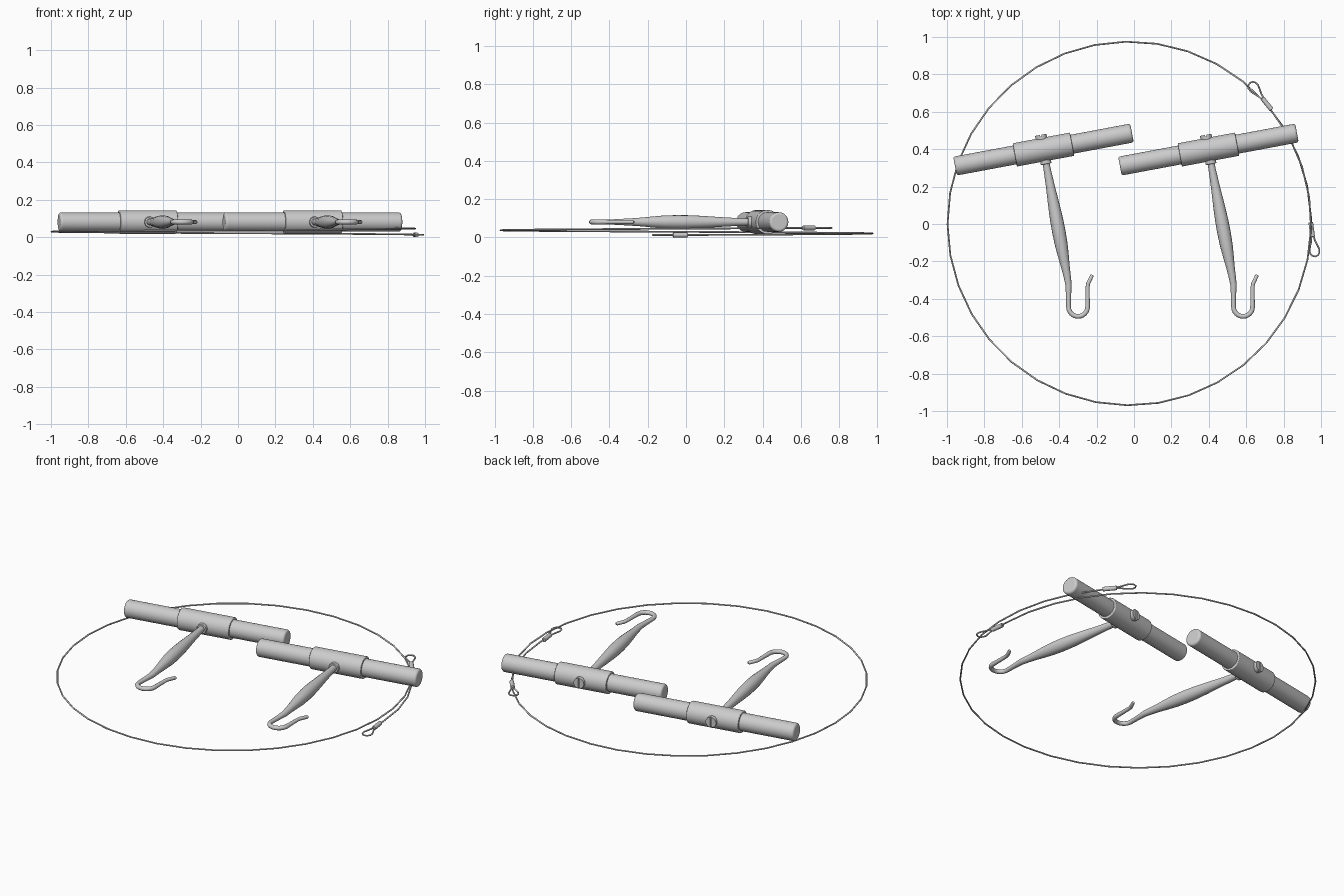
import bpy
from math import sin, cos, pi, radians
from mathutils import Vector, Matrix

if "Cube" in bpy.data.objects:
    bpy.data.objects.remove(bpy.data.objects["Cube"])

TILT = radians(10.6)   # rotation of each T-handle about z
Z = 0.081              # height of the handle axis


def smooth(ob, angle=35):
    bpy.ops.object.select_all(action='DESELECT')
    ob.select_set(True)
    bpy.context.view_layer.objects.active = ob
    bpy.ops.object.shade_smooth_by_angle(angle=radians(angle))


def tube(name, pts, radii, cyclic=False, res=6):
    """Swept round tube through pts with a radius at each point."""
    cu = bpy.data.curves.new(name, 'CURVE')
    cu.dimensions = '3D'
    cu.bevel_depth = 1.0
    cu.bevel_resolution = res
    cu.use_fill_caps = True
    sp = cu.splines.new('POLY')
    sp.points.add(len(pts) - 1)
    for p, co, r in zip(sp.points, pts, radii):
        p.co = (*co, 1)
        p.radius = r
    sp.use_cyclic_u = cyclic
    ob = bpy.data.objects.new(name, cu)
    bpy.context.collection.objects.link(ob)
    bpy.ops.object.select_all(action='DESELECT')
    ob.select_set(True)
    bpy.context.view_layer.objects.active = ob
    bpy.ops.object.convert(target='MESH')
    ob = bpy.context.object
    smooth(ob, 50)
    return ob


def rod(name, center, direction, r, length, bevel=0.0, sides=40):
    """Cylinder centred on a point, along a direction."""
    bpy.ops.mesh.primitive_cylinder_add(vertices=sides, radius=r, depth=length)
    ob = bpy.context.object
    ob.name = name
    ob.location = center
    ob.rotation_euler = Vector(direction).to_track_quat('Z', 'Y').to_euler()
    if bevel:
        m = ob.modifiers.new('edge', 'BEVEL')
        m.width = bevel
        m.segments = 3
        m.limit_method = 'ANGLE'
    smooth(ob)
    return ob


along = Vector((cos(TILT), sin(TILT), 0))
fwd = Vector((sin(TILT), -cos(TILT), 0))

# shaft profile: distance from the bar axis, radius
SHAFT = [(0.04, 0.019), (0.10, 0.019), (0.14, 0.021), (0.20, 0.024), (0.26, 0.028),
         (0.32, 0.032), (0.38, 0.035), (0.45, 0.036), (0.52, 0.034), (0.58, 0.029),
         (0.64, 0.023), (0.69, 0.0195)]


def handle(side, cx):
    c = Vector((cx, 0.398, Z))
    # grip bar, sleeve and collar
    rod(side + '_grip_bar', c, along, 0.051, 0.963, 0.012)
    rod(side + '_sleeve', c, along, 0.063, 0.312, 0.004)
    rod(side + '_collar', c + fwd * 0.068, fwd, 0.029, 0.022, 0.003, 24)
    # shaft running on into the hook
    pts = [c + fwd * s for s, r in SHAFT]
    rad = [r for s, r in SHAFT]
    o = Vector((cx + 0.484, 0, Z))
    hook = [(-0.35, -0.325, 0.017), (-0.35, -0.37, 0.0145), (-0.35, -0.41, 0.013)]
    hook += [(-0.299 - 0.051 * cos(a), -0.443 - 0.051 * sin(a), 0.0125)
             for a in [pi * i / 12 for i in range(13)]]
    hook += [(-0.248, -0.38, 0.011), (-0.248, -0.335, 0.0105), (-0.245, -0.318, 0.0105),
             (-0.226, -0.278, 0.010), (-0.223, -0.272, 0.006)]
    pts += [o + Vector((x, y, 0)) for x, y, r in hook]
    rad += [r for x, y, r in hook]
    tube(side + '_shaft_and_hook', pts, rad)
    # slotted screw on the back of the sleeve
    head = rod(side + '_screw_head', c - fwd * 0.062, fwd, 0.031, 0.036, 0, 28)
    bpy.ops.mesh.primitive_cube_add(size=1, location=c - fwd * 0.082)
    cut = bpy.context.object
    cut.name = side + '_slot_cutter'
    cut.scale = (0.009, 0.020, 0.1)
    cut.rotation_euler.z = TILT
    cut.hide_render = True
    m = head.modifiers.new('slot', 'BOOLEAN')
    m.operation = 'DIFFERENCE'
    m.object = cut
    bpy.ops.object.select_all(action='DESELECT')
    head.select_set(True)
    bpy.context.view_layer.objects.active = head
    bpy.ops.object.modifier_apply(modifier='slot')
    bpy.data.objects.remove(cut)


handle('left', -0.484)
handle('right', 0.398)

# coiled wire: a little over one turn, rising slowly
WIRE = 0.0045
ends = [(Vector((0.950, -0.030, 0.013)), Vector((0.13, -0.99, 0)).normalized()),
        (Vector((0.711, 0.642, 0.050)), Vector((-0.63, 0.78, 0)).normalized())]
ring = [ends[0][0]]
for i in range(40):
    a = radians(2 + i * 9.9)
    ring.append(Vector((-0.025 + 0.972 * cos(a), 0.003 + 0.972 * sin(a),
                        0.013 + 0.0333 * a / (2 * pi))))
ring.append(ends[1][0])
tube('wire', ring, [WIRE] * len(ring), res=2)

# crimp and teardrop loop at each wire end
HALF = [(0.03, 0.005), (0.06, 0.010), (0.085, 0.019), (0.108, 0.026),
        (0.126, 0.025), (0.139, 0.016)]
for label, (c, d) in zip(('lower', 'upper'), ends):
    n = Vector((-d.y, d.x, 0))
    uv = HALF + [(0.145, 0)] + [(u, -v) for u, v in reversed(HALF)]
    tube(label + '_end_loop', [c + d * u + n * v for u, v in uv], [WIRE] * len(uv), res=2)
    rod(label + '_crimp', c, d, 0.0125, 0.078, 0.003, 16)
